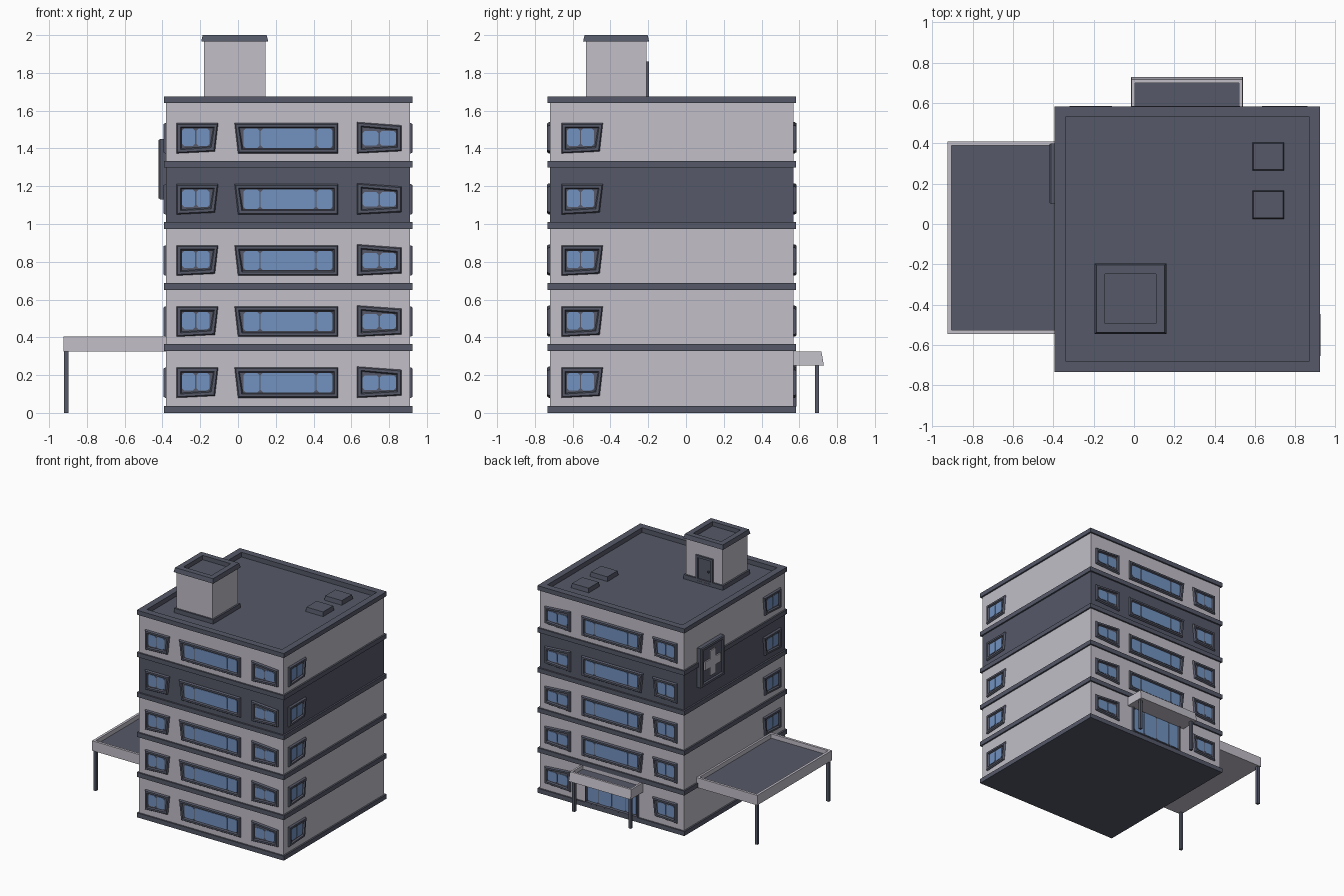
import bpy
import bmesh

cube = bpy.data.objects.get("Cube")
if cube:
    bpy.data.objects.remove(cube)


def material(name, rgb):
    m = bpy.data.materials.new(name)
    m.use_nodes = True
    m.diffuse_color = (*rgb, 1)
    node = next(n for n in m.node_tree.nodes if n.type == 'BSDF_PRINCIPLED')
    node.inputs["Base Color"].default_value = (*rgb, 1)
    node.inputs["Roughness"].default_value = 0.8
    return m


MATS = [material("pale_wall", (0.54, 0.52, 0.58)),
        material("slate_trim", (0.092, 0.1, 0.14)),
        material("blue_glass", (0.17, 0.29, 0.53))]
WALL, TRIM, GLASS = 0, 1, 2


def loft(bm, loops, mats):
    """Bridge closed loops in order and cap both ends; mats has one index per strip plus the end cap."""
    rings = [[bm.verts.new(p) for p in lp] for lp in loops]
    n = len(rings[0])
    faces = []
    for a, b, m in zip(rings, rings[1:], mats):
        for i in range(n):
            f = bm.faces.new((a[i], a[(i + 1) % n], b[(i + 1) % n], b[i]))
            f.material_index = m
            faces.append(f)
    for ring, m in ((rings[0], mats[0]), (rings[-1], mats[-1])):
        f = bm.faces.new(ring)
        f.material_index = m
        faces.append(f)
    bmesh.ops.recalc_face_normals(bm, faces=faces)


def finish(name, bm):
    me = bpy.data.meshes.new(name)
    bm.to_mesh(me)
    bm.free()
    for m in MATS:
        me.materials.append(m)
    ob = bpy.data.objects.new(name, me)
    bpy.context.scene.collection.objects.link(ob)
    return ob


def rect(x0, x1, y0, y1, z, grow=0.0):
    x0, x1, y0, y1 = x0 - grow, x1 + grow, y0 - grow, y1 + grow
    return [(x0, y0, z), (x1, y0, z), (x1, y1, z), (x0, y1, z)]


def stack(name, base, steps, mats):
    """Loft of a ground rectangle through (height, growth) steps."""
    bm = bmesh.new()
    loft(bm, [rect(*base, z, g) for z, g in steps], mats)
    return finish(name, bm)


def block(name, base, z0, z1, mat, taper=0.0):
    return stack(name, base, [(z0, 0), (z1, -taper)], [mat, mat])


# Tower shell: five storeys, projecting slabs and a parapet
BODY = (-0.38, 0.91, -0.72, 0.57)
X0, X1, Y0, Y1 = BODY
STOREY, SLAB, LIP = 0.3235, 0.036, 0.013
steps, mats = [], []
for i in range(6):
    z = i * STOREY + (0.022 if i == 5 else 0.004 * min(i, 1))
    top = z + SLAB
    if i:
        steps.append((z, 0))
        mats += [TRIM if i == 4 else WALL, TRIM]
    steps += [(z, LIP), (top, LIP)]
    mats.append(TRIM)
    if i < 5:
        steps.append((top, 0))
        mats.append(TRIM)
steps += [(top, -0.04), (top - 0.038, -0.04)]
mats += [TRIM, TRIM, TRIM]
stack("tower", BODY, steps, mats)
ROOF = top - 0.038

# Wall frames: u runs along the wall, v is height, d is distance out of the wall
SIDES = {"front": lambda u, v, d: (u, Y0 - d, v),
         "back": lambda u, v, d: (u, Y1 + d, v),
         "right": lambda u, v, d: (X0 - d, u, v),
         "left": lambda u, v, d: (X1 + d, u, v)}


def inset(poly, t):
    cu = sum(p[0] for p in poly) / len(poly)
    cv = sum(p[1] for p in poly) / len(poly)
    return [(u + (t if u < cu else -t), v + (t if v < cv else -t)) for u, v in poly]


def place(side, poly, d):
    return [side(u, v, d) for u, v in poly]


def pane_outline(u0, u1, v0, v1, c):
    return [(u0 + c, v0), (u1 - c, v0), (u1, v0 + c), (u1, v1 - c),
            (u1 - c, v1), (u0 + c, v1), (u0, v1 - c), (u0, v0 + c)]


def window(name, side, quad, shares, border=0.026):
    """Splayed frame with chamfered panes split by width shares."""
    bm = bmesh.new()
    layers = [(0, -0.004), (0, 0.006), (0.006, 0.015), (border - 0.006, 0.015), (border, 0.003)]
    loft(bm, [place(side, inset(quad, t), d) for t, d in layers], [TRIM] * 5)
    inner = inset(quad, border)
    u0, u1 = max(inner[0][0], inner[3][0]), min(inner[1][0], inner[2][0])
    v0, v1 = max(inner[0][1], inner[1][1]), min(inner[2][1], inner[3][1])
    u = u0
    for s in shares:
        w = (u1 - u0) * s
        pane = pane_outline(u + 0.003, u + w - 0.003, v0 + 0.003, v1 - 0.003, 0.012)
        loft(bm, [place(side, pane, d) for d in (0.002, 0.006)], [GLASS, GLASS])
        u += w
    finish(name, bm)


# Each window outline is slightly skewed: corners run from lower left round to upper left
PAIR, TRIPLE = [0.5, 0.5], [0.19, 0.62, 0.19]
NEAR = [(-0.325, 0), (-0.122, 0.01), (-0.105, 0.16), (-0.325, 0.16)]
WIDE = [(0.0, 0), (0.53, 0), (0.53, 0.16), (-0.018, 0.16)]
FAR = [(0.63, 0), (0.865, 0.012), (0.865, 0.148), (0.63, 0.165)]
END = [(u - 0.335, v) for u, v in NEAR]
for floor in range(5):
    sill = 0.08 + STOREY * floor
    kinds = [(s, n, q, p) for s in ("front", "back")
             for n, q, p in (("near", NEAR, PAIR), ("wide", WIDE, TRIPLE), ("far", FAR, PAIR))]
    kinds += [(s, "end", END, PAIR) for s in ("left", "right")]
    for side, label, quad, shares in kinds:
        if floor == 0 and side == "back" and label == "wide":
            continue
        window(f"{side}_{label}_window_{floor + 1}", SIDES[side],
               [(u, v + sill) for u, v in quad], shares)

# Back entrance: glazed doors under a flared canopy on two posts
window("entrance_doors", SIDES["back"],
       [(0.02, 0.03), (0.5, 0.03), (0.5, 0.27), (0.02, 0.27)], [0.22, 0.28, 0.28, 0.22], 0.02)
bm = bmesh.new()
loft(bm, [rect(-0.015, 0.54, 0.565, 0.73, 0.25), rect(-0.012, 0.537, 0.565, 0.717, 0.325),
          rect(0.004, 0.521, 0.575, 0.7, 0.325), rect(0.004, 0.521, 0.575, 0.7, 0.295)],
     [WALL, WALL, WALL, TRIM])
finish("entrance_canopy", bm)
for i, x in enumerate((0.0, 0.505)):
    block(f"entrance_post_{i + 1}", (x, x + 0.022, 0.682, 0.704), 0, 0.25, TRIM)

# Side canopy on two corner posts
stack("side_canopy", (-0.925, -0.375, -0.545, 0.41),
      [(0.325, 0), (0.405, 0), (0.405, -0.02), (0.37, -0.02)], [WALL, WALL, WALL, TRIM])
for i, y in enumerate((-0.535, 0.378)):
    block(f"side_post_{i + 1}", (-0.92, -0.897, y, y + 0.023), 0, 0.325, TRIM)

# Stair house on the roof with plinth, cap and door
HOUSE = (-0.18, 0.145, -0.53, -0.21)
stack("stair_house", HOUSE,
      [(ROOF, 0.014), (ROOF + 0.035, 0.014), (ROOF + 0.035, 0), (1.965, 0), (1.965, 0.015),
       (2.0, 0.007), (2.0, -0.037), (1.965, -0.037)],
      [TRIM, TRIM, WALL, TRIM, TRIM, TRIM, TRIM, TRIM])
bm = bmesh.new()
door = [(-0.1, ROOF), (0.052, ROOF), (0.052, 1.86), (-0.1, 1.86)]
layers = [(0, -0.215), (0, -0.195), (0.018, -0.195), (0.022, -0.205)]
loft(bm, [[(u, y, v) for u, v in inset(door, t)] for t, y in layers], [TRIM] * 4)
finish("roof_door", bm)
block("door_knob", (-0.065, -0.052, -0.206, -0.196), 1.74, 1.755, TRIM)

# Roof vents
for i, y in enumerate((0.025, 0.265)):
    block(f"roof_vent_{i + 1}", (0.587, 0.745, y, y + 0.14), ROOF, ROOF + 0.035, TRIM, 0.005)

# Wall sign: framed panel with a raised cross
side = SIDES["right"]
bm = bmesh.new()
panel = [(0.1, 1.13), (0.4, 1.13), (0.4, 1.45), (0.1, 1.45)]
layers = [(0, 0), (0, 0.032), (0.006, 0.04), (0.024, 0.04), (0.03, 0.028)]
loft(bm, [place(side, inset(panel, t), d) for t, d in layers], [TRIM] * 5)
finish("sign_panel", bm)
bm = bmesh.new()
a, b = 0.034, 0.1
quarter = [(a, a), (a, b), (-a, b)]
cross = []
for _ in range(4):
    cross += quarter
    quarter = [(-v, u) for u, v in quarter]
cross = [(0.25 + u, 1.29 + v) for u, v in cross]
loft(bm, [place(side, cross, d) for d in (0.027, 0.038)], [WALL, WALL])
finish("sign_cross", bm)
